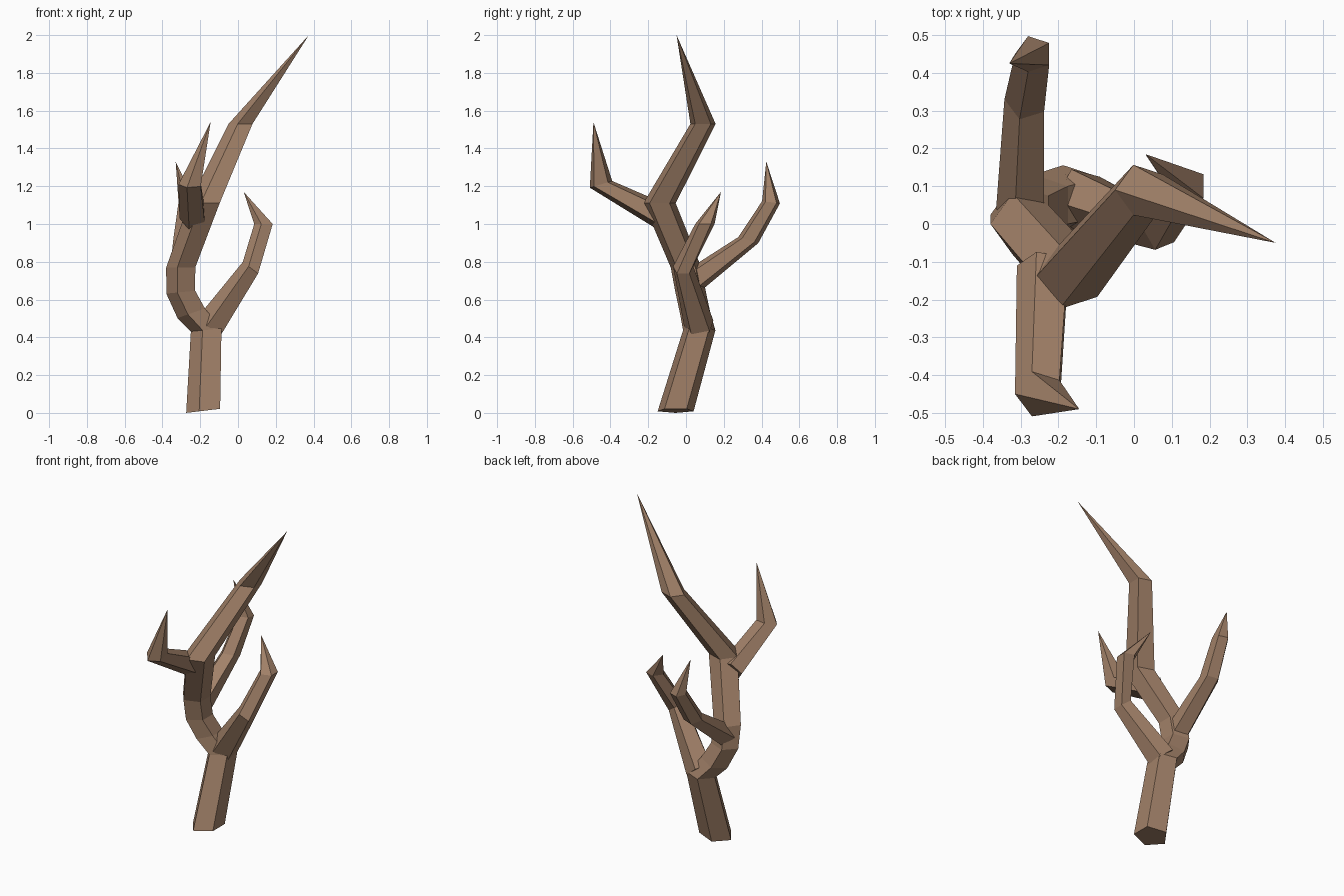
import bpy, bmesh, math
from mathutils import Vector

if "Cube" in bpy.data.objects:
    bpy.data.objects.remove(bpy.data.objects["Cube"])

SIDES = 5
UP = (0, 0, 1)

bark = bpy.data.materials.new("bark")
bark.diffuse_color = (0.36, 0.22, 0.14, 1)
bark.use_nodes = True
bark.node_tree.nodes["Principled BSDF"].inputs["Base Color"].default_value = bark.diffuse_color


def limb(name, rings, tip):
    """Five-sided tapering limb: rings of (centre, radius, ring normal), then a pointed tip."""
    bm = bmesh.new()
    loops = []
    for centre, radius, normal in rings:
        n = Vector(normal).normalized()
        u = Vector((-1, 0, 0))
        u = (u - n * u.dot(n)).normalized()
        v = n.cross(u)
        loops.append([bm.verts.new(Vector(centre) + radius * (math.cos(a) * u + math.sin(a) * v))
                      for a in (i * math.tau / SIDES for i in range(SIDES))])
    bm.faces.new(loops[0][::-1])
    for lo, hi in zip(loops, loops[1:]):
        for i in range(SIDES):
            j = (i + 1) % SIDES
            bm.faces.new((lo[i], lo[j], hi[j], hi[i]))
    point = bm.verts.new(tip)
    for i in range(SIDES):
        bm.faces.new((loops[-1][i], loops[-1][(i + 1) % SIDES], point))
    bmesh.ops.recalc_face_normals(bm, faces=bm.faces)
    mesh = bpy.data.meshes.new(name)
    bm.to_mesh(mesh)
    bm.free()
    mesh.materials.append(bark)
    ob = bpy.data.objects.new(name, mesh)
    bpy.context.collection.objects.link(ob)
    return ob


# trunk running up into the tall leader
tree = limb("bare_tree", [
    ((-0.175, -0.055, 0.012), 0.10, (-0.12, 0, 1)),
    ((-0.16, 0.07, 0.44), 0.09, (-0.1, 0, 1)),
    ((-0.24, 0.05, 0.53), 0.085, (-0.35, 0, 1)),
    ((-0.295, 0.025, 0.64), 0.085, (-0.1, 0, 1)),
    ((-0.295, 0.0, 0.77), 0.085, UP),
    ((-0.17, -0.14, 1.11), 0.09, UP),
    ((0.02, 0.09, 1.53), 0.07, UP),
], (0.375, -0.05, 2.0))

# side branches
branches = [
    limb("right_branch", [
        ((-0.145, 0.07, 0.46), 0.083, (0.6, -0.15, 0.8)),
        ((0.07, -0.015, 0.765), 0.056, (0.6, 0, 0.8)),
        ((0.14, 0.10, 1.0), 0.054, UP),
    ], (0.03, 0.185, 1.17)),
    limb("front_branch", [
        ((-0.235, -0.11, 1.03), 0.075, (0, -0.85, 0.5)),
        ((-0.25, -0.45, 1.21), 0.065, (0, -0.3, 1)),
    ], (-0.145, -0.49, 1.54)),
    limb("back_branch", [
        ((-0.295, 0.04, 0.70), 0.07, (0, 0.8, 0.55)),
        ((-0.285, 0.33, 0.915), 0.058, (0, 0.3, 1)),
        ((-0.265, 0.45, 1.115), 0.05, (0, 0.12, 1)),
    ], (-0.33, 0.425, 1.33)),
]

# merge the branches into the trunk
for b in branches:
    mod = tree.modifiers.new(b.name, 'BOOLEAN')
    mod.operation = 'UNION'
    mod.solver = 'EXACT'
    mod.object = b
merged = bpy.data.meshes.new_from_object(
    tree.evaluated_get(bpy.context.evaluated_depsgraph_get()))
tree.modifiers.clear()
tree.data = merged
for b in branches:
    bpy.data.objects.remove(b)
